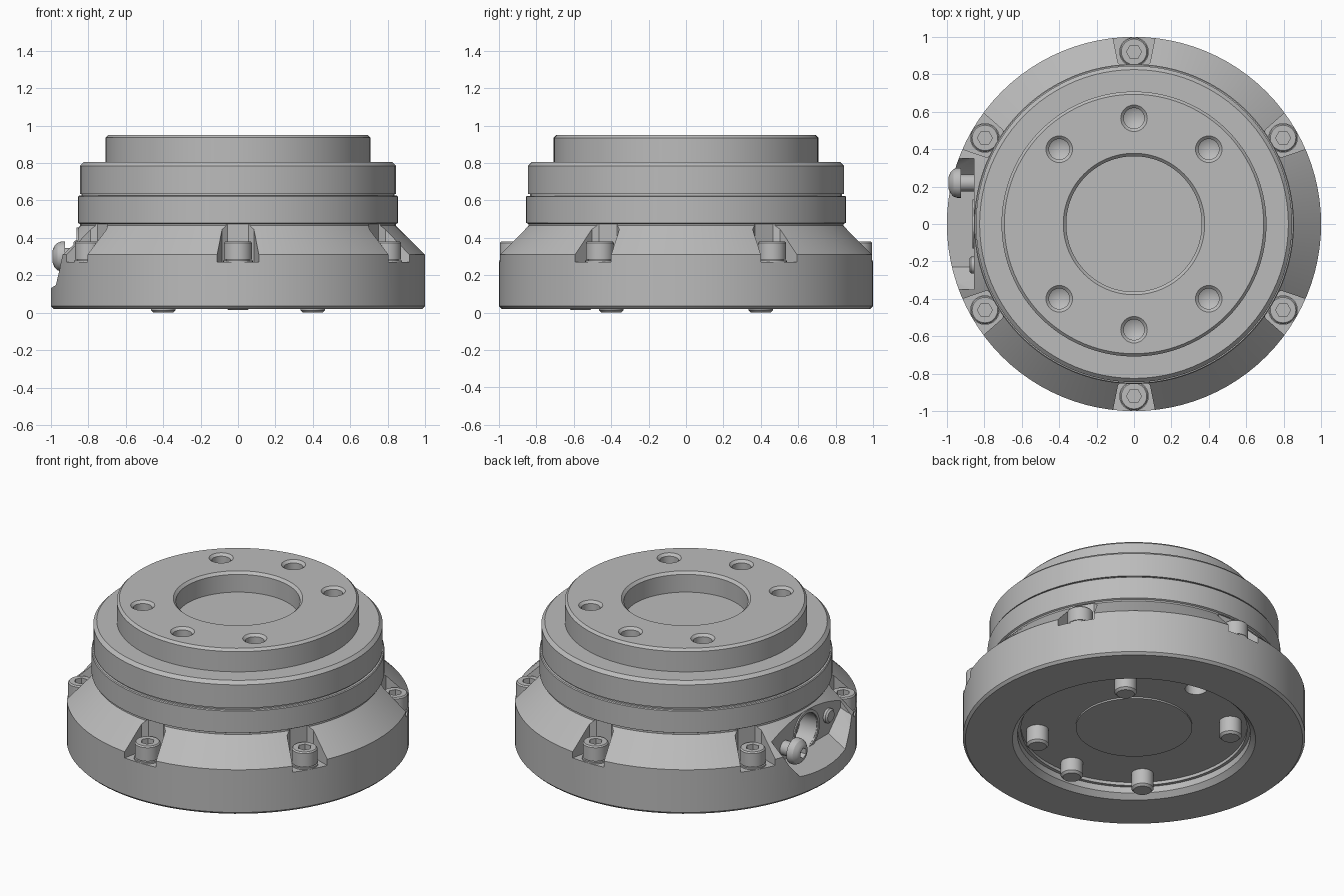
import bpy, bmesh, math
from mathutils import Matrix, Vector

cube = bpy.data.objects.get("Cube")
if cube:
    bpy.data.objects.remove(cube, do_unlink=True)

metal = bpy.data.materials.new("grey metal")
metal.use_nodes = True
tone = (0.5, 0.5, 0.5, 1)
metal.diffuse_color = tone
metal.node_tree.nodes["Principled BSDF"].inputs["Base Color"].default_value = tone


def finish(bm, name, matrix):
    bmesh.ops.remove_doubles(bm, verts=bm.verts, dist=1e-5)
    bmesh.ops.recalc_face_normals(bm, faces=bm.faces)
    bm.transform(matrix)
    mesh = bpy.data.meshes.new(name)
    bm.to_mesh(mesh)
    bm.free()
    mesh.materials.append(metal)
    ob = bpy.data.objects.new(name, mesh)
    bpy.context.collection.objects.link(ob)
    return ob


def lathe(name, profile, sides=32, matrix=Matrix()):
    """Revolve (radius, height) points; both ends lie on the axis."""
    bm = bmesh.new()
    rings = []
    for r, z in profile:
        if r == 0:
            rings.append([bm.verts.new((0, 0, z))] * sides)
        else:
            turn = [math.tau * i / sides for i in range(sides)]
            rings.append([bm.verts.new((r * math.cos(a), r * math.sin(a), z)) for a in turn])
    for low, high in zip(rings, rings[1:]):
        for i in range(sides):
            j = (i + 1) % sides
            bm.faces.new(dict.fromkeys((low[i], low[j], high[j], high[i])))
    return finish(bm, name, matrix)


def hull(name, points, matrix=Matrix()):
    bm = bmesh.new()
    for p in points:
        bm.verts.new(p)
    bmesh.ops.convex_hull(bm, input=bm.verts)
    bmesh.ops.dissolve_limit(bm, angle_limit=0.01, verts=bm.verts, edges=bm.edges)
    return finish(bm, name, matrix)


def activate(ob):
    bpy.ops.object.select_all(action="DESELECT")
    ob.select_set(True)
    bpy.context.view_layer.objects.active = ob


def cut(ob, cutter):
    cutter.hide_render = True
    mod = ob.modifiers.new("cut", "BOOLEAN")
    mod.operation = "DIFFERENCE"
    mod.solver = "EXACT"
    mod.object = cutter
    activate(ob)
    bpy.ops.object.modifier_apply(modifier=mod.name)
    bpy.data.objects.remove(cutter, do_unlink=True)


def smooth(ob):
    activate(ob)
    bpy.ops.object.shade_smooth_by_angle(angle=math.radians(25))


def polar(radius, degrees, z=0):
    a = math.radians(degrees)
    return Matrix.Translation((radius * math.cos(a), radius * math.sin(a), z))


def sideways(x, y, z):
    """Local z points out of the right-hand side, toward -x."""
    return Matrix.Translation((x, y, z)) @ Matrix.Rotation(-math.pi / 2, 4, "Y")


# Main body: underside recess, flared base, two collars, top flange and bore
body = lathe("body", [
    (0, 0.10), (0.34, 0.10), (0.34, 0.11), (0.66, 0.11), (0.66, 0.09), (0.68, 0.09),
    (0.68, 0.05), (0.71, 0.02), (0.985, 0.02), (1, 0.035), (1, 0.31), (0.845, 0.465),
    (0.845, 0.475), (0.855, 0.48), (0.855, 0.62), (0.85, 0.625), (0.835, 0.625),
    (0.835, 0.635), (0.845, 0.635), (0.845, 0.785), (0.825, 0.805), (0.708, 0.805),
    (0.708, 0.935), (0.693, 0.95), (0.378, 0.95), (0.362, 0.934), (0.362, 0.82), (0, 0.82),
], 96)

# Flared pockets with mounting screws around the base
for k in range(6):
    angle = 30 + 60 * k
    spin = Matrix.Rotation(math.radians(angle), 4, "Z")
    plan = [(0.835, 0.055), (0.86, 0.085), (0.96, 0.1), (1.06, 0.125)]
    cut(body, hull("pocket_cutter", [(x, s * y, z) for x, y in plan
                                     for s in (-1, 1) for z in (0.27, 0.474)], spin))
    place = polar(0.92, angle)
    screw = lathe("mounting_screw", [
        (0, 0.25), (0.062, 0.25), (0.062, 0.285), (0.075, 0.285), (0.075, 0.372),
        (0.068, 0.38), (0, 0.38)], 32, place)
    cut(screw, lathe("hex_cutter", [(0, 0.33), (0.04, 0.33), (0.04, 0.4), (0, 0.4)], 6, place))
    smooth(screw)
    washer = lathe("washer", [(0, 0.26), (0.079, 0.26), (0.079, 0.28), (0, 0.28)], 32, place)
    smooth(washer)

# Threaded holes on the top face, locating pins below
hole_angles = (45, 90, 135, 225, 270, 315)
for angle in hole_angles:
    cut(body, lathe("hole_cutter", [
        (0, 0.80), (0.055, 0.83), (0.055, 0.935), (0.072, 0.951), (0.072, 1), (0, 1)],
        32, polar(0.565, angle)))
    if angle == 90:
        cut(body, lathe("pin_hole_cutter", [(0, 0.05), (0.065, 0.05), (0.065, 0.22), (0, 0.22)],
                        32, polar(0.565, angle)))
    else:
        lift = 0.014 if angle == 270 else 0
        pin = lathe("locating_pin", [(0, 0), (0.052, 0), (0.065, 0.013), (0.065, 0.14), (0, 0.14)],
                    32, polar(0.565, angle, lift))
        smooth(pin)

# Connector recess with a sloping floor on the right-hand side
outline = [(0.35, 0.462, 0.462), (0.35, 0.34, 0.26), (0.23, 0.22, 0.07)]
cut(body, hull("recess_cutter", [(x, s * y, z) for s in (-1, 1) for y, inner, outer in outline
                                 for x, z in ((-0.855, inner), (-1.1, outer))]))
cut(body, lathe("port_cutter", [(0, -0.14), (0.11, -0.14), (0.11, 0.1), (0, 0.1)],
                48, sideways(-0.855, 0, 0.325)))
smooth(body)

# Raised rim around the connector port
rim = lathe("port_rim", [(0, -0.12), (0.112, -0.12), (0.112, 0.008), (0.13, 0.008), (0.13, -0.15),
                         (0, -0.15)], 48, sideways(-0.855, 0, 0.325))
smooth(rim)

# Domed ground screw standing off the recess face
ground = sideways(-0.84, 0.22, 0.3)
ground_screw = lathe("ground_screw", [
    (0, 0), (0.045, 0), (0.045, 0.085), (0.08, 0.085), (0.08, 0.105), (0.073, 0.125),
    (0.055, 0.142), (0.035, 0.15), (0, 0.15)], 32, ground)
cut(ground_screw, lathe("ground_hex_cutter", [(0, 0.115), (0.032, 0.115), (0.032, 0.2), (0, 0.2)],
                        6, ground))
smooth(ground_screw)

# Small plug beside the port
plug = lathe("small_plug", [(0, 0), (0.045, 0), (0.045, 0.03), (0.035, 0.04), (0, 0.04)],
             24, sideways(-0.84, -0.22, 0.34))
smooth(plug)
